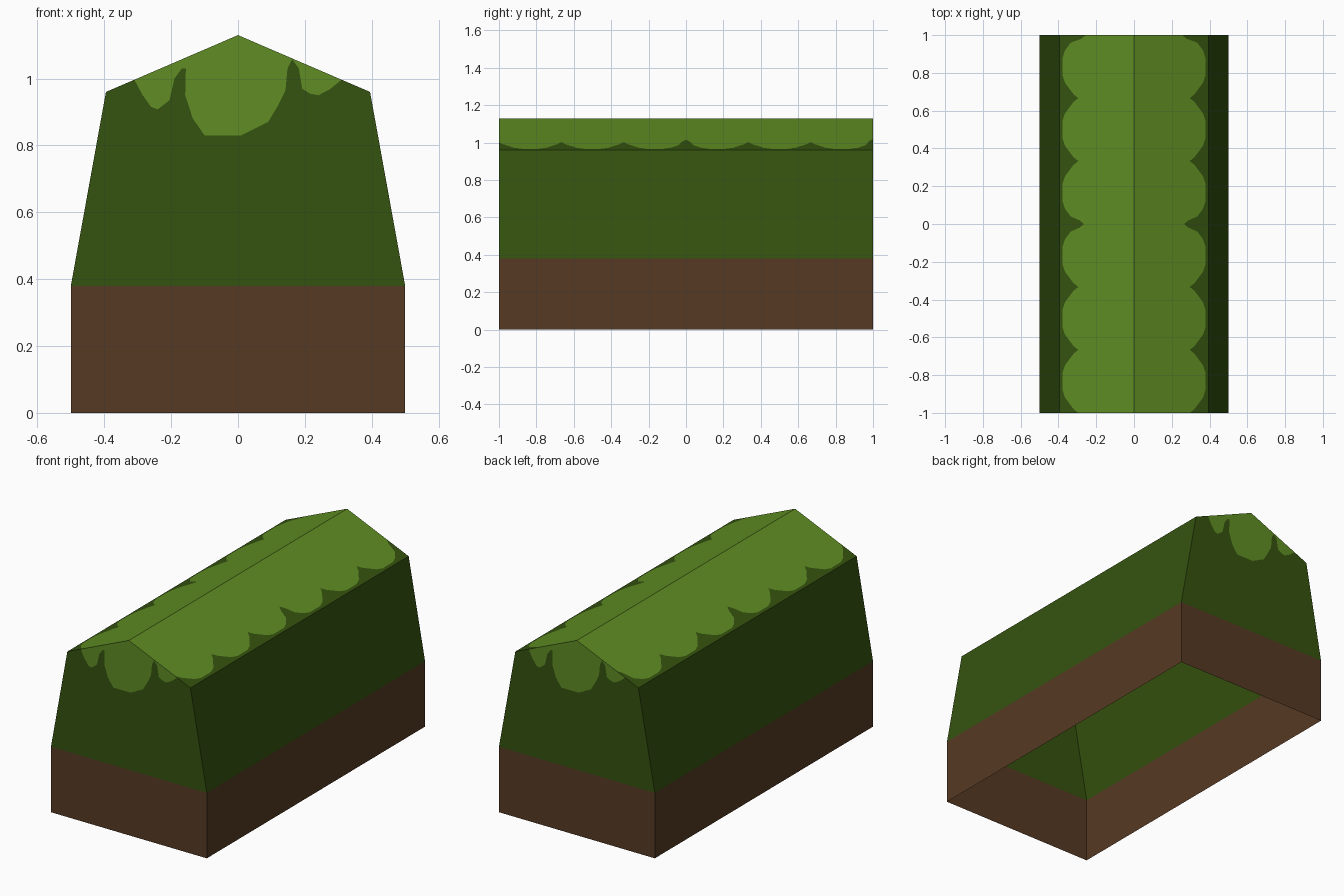
import bpy, bmesh
from mathutils import Vector

if "Cube" in bpy.data.objects:
    bpy.data.objects.remove(bpy.data.objects["Cube"])

def material(name, rgb):
    m = bpy.data.materials.new(name)
    m.diffuse_color = (*rgb, 1)
    m.use_nodes = True
    m.node_tree.nodes["Principled BSDF"].inputs["Base Color"].default_value = m.diffuse_color
    return m

BROWN = material("earth brown", (0.093, 0.042, 0.017))
DARK = material("dark leaf green", (0.035, 0.085, 0.0045))
LIGHT = material("light leaf green", (0.115, 0.265, 0.017))

W, L = 0.5, 1.0                      # half width, half length
Z_BASE = 0.38                        # top of the earth band
SX, SZ, PZ = 0.395, 0.96, 1.13       # shoulder and ridge

def roof(x):
    return PZ - (PZ - SZ) * abs(x) / SX

def build(name, faces, mats):
    """Make an object from (points, material index), all faces pointing outward."""
    bm = bmesh.new()
    for pts, mi in faces:
        f = bm.faces.new([bm.verts.new(p) for p in pts])
        f.material_index = mi
        f.normal_update()
        if f.normal.dot(f.calc_center_median() - Vector((0, 0, 0.3))) < 0:
            f.normal_flip()
    bmesh.ops.remove_doubles(bm, verts=bm.verts, dist=1e-5)
    me = bpy.data.meshes.new(name)
    bm.to_mesh(me)
    bm.free()
    for m in mats:
        me.materials.append(m)
    ob = bpy.data.objects.new(name, me)
    bpy.context.collection.objects.link(ob)

# Earth band: four walls, open below
base = []
for s in (-1, 1):
    base.append(([(s*W, -L, 0), (s*W, L, 0), (s*W, L, Z_BASE), (s*W, -L, Z_BASE)], 0))
    base.append(([(-W, s*L, 0), (W, s*L, 0), (W, s*L, Z_BASE), (-W, s*L, Z_BASE)], 0))
build("earth_base", base, [BROWN])

# Scalloped edge of the light growth along the roof slope, as (y, x)
edge = []
for k in range(-3, 4):
    y0 = k / 3
    depth = {0: 0.265, 3: 0.255}.get(k, 0.295)
    right = [(0.02, min(depth + 0.025, 0.32)), (0.04, 0.335), (0.08, 0.365), (0.12, 0.378)]
    notch = [(-d, x) for d, x in reversed(right)] + [(0, depth)] + right
    edge += [(y0 + d, x) for d, x in notch if abs(y0 + d) < 1.0001]

# Scalloped drips on the end faces, as (x, z)
drips = [(-0.31, roof(0.31)), (-0.285, 0.95), (-0.26, 0.915), (-0.24, 0.908), (-0.205, 0.935),
         (-0.19, 1.0), (-0.168, 1.03), (-0.156, 1.03), (-0.158, 0.95), (-0.135, 0.88),
         (-0.10, 0.83), (0.01, 0.83), (0.09, 0.87), (0.12, 0.92), (0.142, 0.965),
         (0.148, 1.03), (0.162, 1.058), (0.182, 1.03), (0.192, 0.97), (0.215, 0.955),
         (0.24, 0.95), (0.275, 0.968), (0.31, roof(0.31))]

# Hedge: sides, two-tone roof slopes and two-tone ends (back is the front turned round)
hedge = []
for s in (-1, 1):
    hedge.append(([(s*W, -L, Z_BASE), (s*W, L, Z_BASE), (s*SX, L, SZ), (s*SX, -L, SZ)], 0))
    for (ya, xa), (yb, xb) in zip(edge, edge[1:]):
        a, b = (s*xa, ya, roof(xa)), (s*xb, yb, roof(xb))
        hedge.append(([(0, ya, PZ), a, b, (0, yb, PZ)], 1))
        hedge.append(([a, (s*SX, ya, SZ), (s*SX, yb, SZ), b], 0))

    line = [(-s*x, s*L, z) for x, z in drips]
    hedge.append((line + [(0.31*-s, s*L, roof(0.31)), (0, s*L, PZ)][1:], 1))
    hedge.append(([(s*SX, s*L, SZ)] + line + [(-s*SX, s*L, SZ),
                  (-s*W, s*L, Z_BASE), (s*W, s*L, Z_BASE)], 0))
build("hedge", hedge, [DARK, LIGHT])
